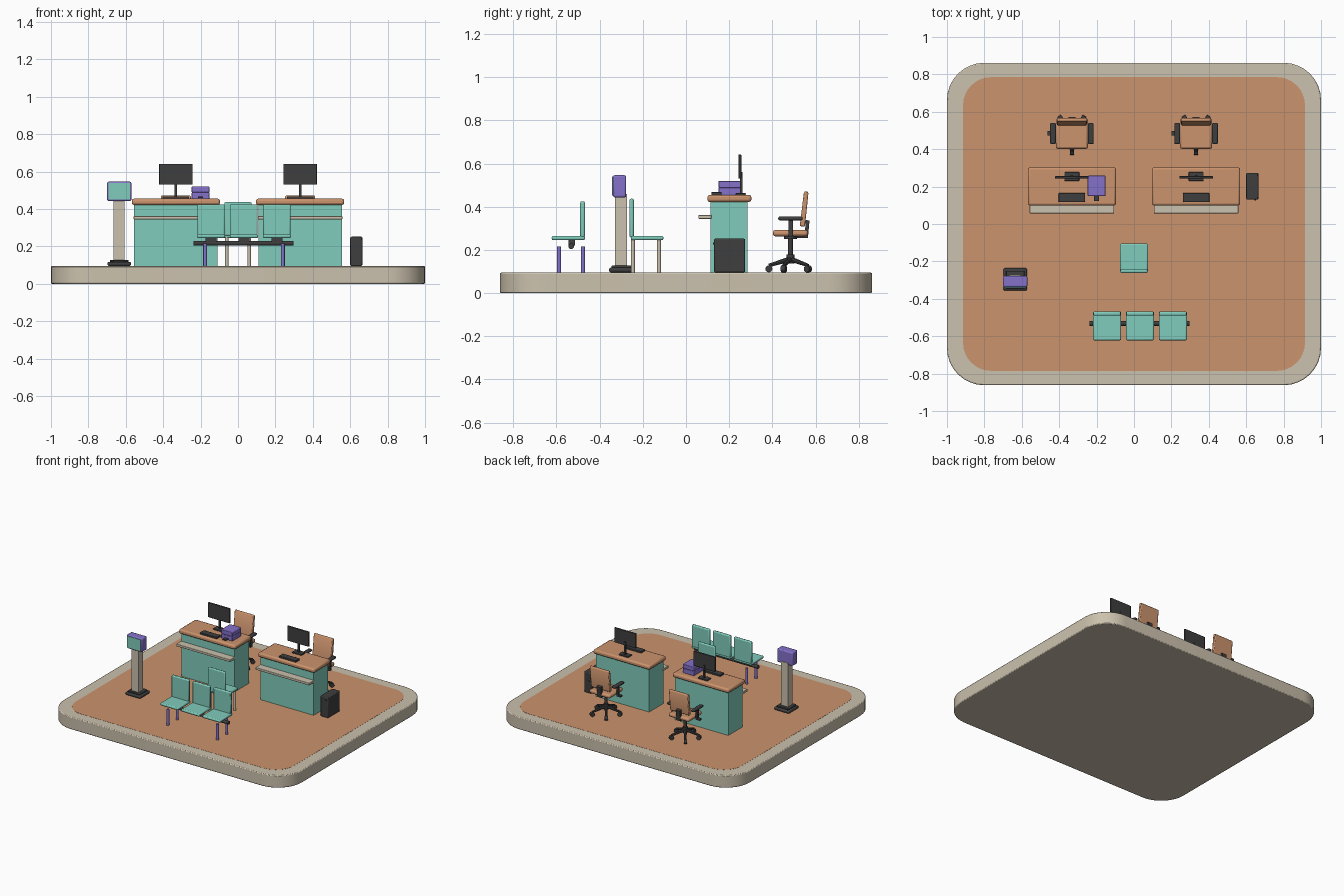
import bpy, bmesh, math
from mathutils import Vector

if "Cube" in bpy.data.objects:
    bpy.data.objects.remove(bpy.data.objects["Cube"])


def lin(c):
    c /= 255
    return c / 12.92 if c <= 0.04045 else ((c + 0.055) / 1.055) ** 2.4


def material(name, r, g, b):
    m = bpy.data.materials.new(name)
    m.diffuse_color = (lin(r), lin(g), lin(b), 1)
    m.use_nodes = True
    m.node_tree.nodes["Principled BSDF"].inputs["Base Color"].default_value = m.diffuse_color
    return m


BEIGE = material("beige", 203, 193, 173)
TAN = material("terracotta", 203, 147, 109)
TEAL = material("teal", 128, 204, 188)
PURPLE = material("purple", 132, 113, 202)
DARK = material("charcoal", 62, 62, 62)
FLOOR = 0.096


def finish(bm, name, mat, bevel=0.0, segs=2):
    bmesh.ops.recalc_face_normals(bm, faces=bm.faces)
    me = bpy.data.meshes.new(name)
    bm.to_mesh(me)
    bm.free()
    ob = bpy.data.objects.new(name, me)
    bpy.context.collection.objects.link(ob)
    me.materials.append(mat)
    if bevel:
        mod = ob.modifiers.new("bevel", 'BEVEL')
        mod.width, mod.segments = bevel, segs
        mod.limit_method, mod.angle_limit = 'ANGLE', math.radians(40)
    bpy.context.view_layer.objects.active = ob
    ob.select_set(True)
    bpy.ops.object.shade_smooth_by_angle(angle=math.radians(35))
    ob.select_set(False)
    return ob


def box(name, mat, x, y, z, bevel=0.0):
    """Box from (min, max) ranges."""
    bm = bmesh.new()
    bmesh.ops.create_cube(bm, size=1)
    for v in bm.verts:
        v.co = Vector([(a + b) / 2 + c * (b - a) for c, (a, b) in zip(v.co, (x, y, z))])
    return finish(bm, name, mat, bevel)


def rod(name, mat, a, b, r, r2=None, sides=16):
    """Cylinder or cone between two points."""
    a, b = Vector(a), Vector(b)
    bm = bmesh.new()
    bmesh.ops.create_cone(bm, cap_ends=True, segments=sides, radius1=r,
                          radius2=r if r2 is None else r2, depth=(b - a).length)
    q = (b - a).to_track_quat('Z', 'Y')
    for v in bm.verts:
        v.co = q @ v.co + (a + b) / 2
    return finish(bm, name, mat)


def rounded_slab(name, mat, hx, hy, r, z0, z1, bevel=0.0):
    bm = bmesh.new()
    vs = []
    for k, (sx, sy) in enumerate(((1, 1), (-1, 1), (-1, -1), (1, -1))):
        for i in range(9):
            t = math.pi / 2 * (k + i / 8)
            vs.append(bm.verts.new((sx * (hx - r) + r * math.cos(t),
                                    sy * (hy - r) + r * math.sin(t), z0)))
    f = bm.faces.new(vs)
    ext = bmesh.ops.extrude_face_region(bm, geom=[f])
    for v in ext["geom"]:
        if isinstance(v, bmesh.types.BMVert):
            v.co.z = z1
    return finish(bm, name, mat, bevel)


def side_profile(name, mat, pts, x0, x1, bevel=0.0):
    """Extrude a (y, z) outline along x."""
    bm = bmesh.new()
    f = bm.faces.new([bm.verts.new((x0, y, z)) for y, z in pts])
    ext = bmesh.ops.extrude_face_region(bm, geom=[f])
    for v in ext["geom"]:
        if isinstance(v, bmesh.types.BMVert):
            v.co.x = x1
    return finish(bm, name, mat, bevel)


# Platform and floor
rounded_slab("platform", BEIGE, 1.0, 0.862, 0.2, 0, 0.095, 0.006)
rounded_slab("floor_panel", TAN, 0.914, 0.785, 0.15, 0.09, FLOOR)


def desk(c):
    box("desk_body", TEAL, (c - 0.223, c + 0.223), (0.114, 0.286), (FLOOR, 0.425))
    box("desk_top", TAN, (c - 0.236, c + 0.236), (0.099, 0.303), (0.422, 0.455), 0.011)
    box("desk_shelf", BEIGE, (c - 0.226, c + 0.226), (0.057, 0.118), (0.344, 0.362), 0.003)
    # Monitor and keyboard
    box("monitor_base", DARK, (c - 0.04, c + 0.04), (0.23, 0.277), (0.453, 0.464), 0.003)
    box("monitor_neck", DARK, (c - 0.007, c + 0.007), (0.25, 0.262), (0.46, 0.56))
    box("monitor_screen", DARK, (c - 0.09, c + 0.09), (0.243, 0.256), (0.53, 0.642), 0.003)
    box("keyboard", DARK, (c - 0.071, c + 0.071), (0.117, 0.165), (0.453, 0.468), 0.003)


def office_chair(c):
    cy = 0.484
    box("office_seat", TAN, (c - 0.086, c + 0.086), (0.402, 0.565), (0.263, 0.292), 0.011)
    side_profile("office_back", TAN, [(0.527, 0.31), (0.546, 0.465), (0.553, 0.473),
                 (0.563, 0.47), (0.567, 0.462), (0.551, 0.308)], c - 0.08, c + 0.08, 0.006)
    side_profile("back_bracket", DARK, [(0.515, 0.255), (0.565, 0.255), (0.572, 0.335),
                 (0.555, 0.34), (0.55, 0.268), (0.515, 0.265)], c - 0.018, c + 0.018)
    rod("gas_lift", DARK, (c, cy, 0.15), (c, cy, 0.265), 0.011)
    rod("seat_mount", DARK, (c, cy, 0.25), (c, cy, 0.265), 0.03)
    rod("hub", DARK, (c, cy, 0.137), (c, cy, 0.178), 0.018)
    # Arms
    for s in (-1, 1):
        x = c + s * 0.101
        box("arm_pad", DARK, (x - 0.015, x + 0.015), (0.427, 0.54), (0.337, 0.354), 0.006)
        box("arm_post", DARK, (x - 0.006, x + 0.006), (0.474, 0.496), (0.268, 0.342))
        box("arm_bracket", DARK, (x - 0.03, x + 0.006), (0.474, 0.496), (0.262, 0.274))
    # Five-star base with casters
    for i in range(5):
        t = math.radians(-90 + 72 * i)
        dx, dy = math.cos(t), math.sin(t)
        px, py = c + 0.1 * dx, cy + 0.1 * dy
        rod("star_leg", DARK, (c, cy, 0.158), (px, py, 0.128), 0.012, 0.008, 8)
        rod("caster", DARK, (px - 0.011 * dy, py + 0.011 * dx, 0.112),
            (px + 0.011 * dy, py - 0.011 * dx, 0.112), 0.016)


for cx in (-0.332, 0.332):
    desk(cx)
    office_chair(cx)

# Printer on the left desk
px = (-0.248, -0.152)
box("printer_body", PURPLE, px, (0.15, 0.258), (0.453, 0.488), 0.004)
box("printer_lid", PURPLE, px, (0.15, 0.258), (0.488, 0.52), 0.004)
box("printer_tray", DARK, (-0.214, -0.186), (0.122, 0.155), (0.46, 0.467))

# Computer tower beside the right desk
box("computer_tower", DARK, (0.6, 0.665), (0.13, 0.274), (FLOOR, 0.252), 0.006)
box("tower_button", DARK, (0.643, 0.652), (0.126, 0.132), (0.225, 0.234))

# Ticket kiosk
box("kiosk_base", DARK, (-0.698, -0.572), (-0.356, -0.236), (FLOOR, 0.118), 0.008)
box("kiosk_foot", DARK, (-0.685, -0.585), (-0.345, -0.25), (0.116, 0.128), 0.004)
box("kiosk_post", BEIGE, (-0.665, -0.606), (-0.328, -0.273), (0.125, 0.46))
box("kiosk_head", PURPLE, (-0.7, -0.57), (-0.338, -0.277), (0.443, 0.546), 0.008)
box("kiosk_screen", TEAL, (-0.693, -0.577), (-0.342, -0.336), (0.451, 0.539))


def seat_shell(c, y0, y1, back, z_top):
    """Square teal seat with an upright back at the y range given."""
    box("seat", TEAL, (c - 0.075, c + 0.075), (y0, y1), (0.245, 0.265), 0.007)
    box("seat_back", TEAL, (c - 0.073, c + 0.073), back, (0.258, z_top), 0.007)


# Visitor chair facing the desks
seat_shell(0, -0.255, -0.105, (-0.262, -0.242), 0.437)
for x in (-0.06, 0.06):
    for y in (-0.246, -0.125):
        rod("visitor_leg", BEIGE, (x, y, FLOOR), (x, y, 0.25), 0.009)

# Three-seat waiting bench
for cx in (-0.144, 0.032, 0.208):
    seat_shell(cx, -0.622, -0.468, (-0.49, -0.468), 0.425)
    box("seat_bracket", DARK, (cx - 0.03, cx + 0.03), (-0.545, -0.515), (0.22, 0.248))
rod("bench_beam", DARK, (-0.237, -0.532, 0.217), (0.297, -0.532, 0.217), 0.013)
for x in (-0.176, 0.24):
    for y in (-0.588, -0.477):
        rod("bench_leg", PURPLE, (x, y, FLOOR), (x, y, 0.216), 0.01)
